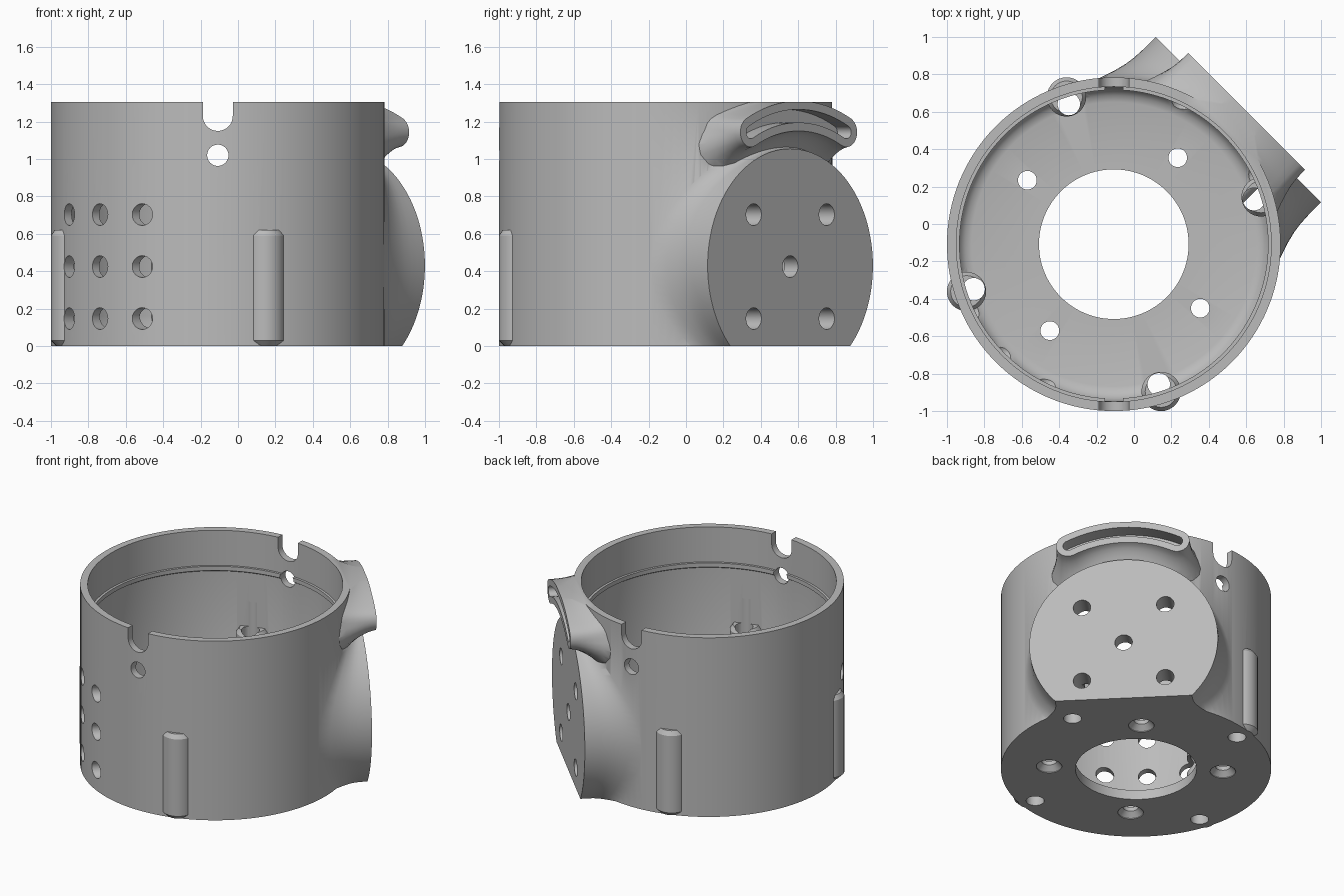
import bpy, bmesh
from math import sin, cos, pi, sqrt, radians
from mathutils import Vector

cube = bpy.data.objects.get("Cube")
if cube:
    bpy.data.objects.remove(cube, do_unlink=True)

CENTRE = Vector((-0.108, -0.108, 0))
RADIUS, HEIGHT = 0.892, 1.305
AXIS = Vector((1, 1, 0)).normalized()    # direction the mounting pad faces
SIDE = Vector((-1, 1, 0)).normalized()
UP = Vector((0, 0, 1))
PAD_Z = 0.43

grey = bpy.data.materials.new("plain grey")
grey.use_nodes = True
grey.diffuse_color = (0.5, 0.5, 0.5, 1)
grey.node_tree.nodes["Principled BSDF"].inputs["Base Color"].default_value = (0.5, 0.5, 0.5, 1)


def loft(name, rings):
    """Closed solid through rings of equal point count."""
    bm = bmesh.new()
    rows = [[bm.verts.new(p) for p in ring] for ring in rings]
    n = len(rows[0])
    for a, b in zip(rows, rows[1:]):
        for i in range(n):
            j = (i + 1) % n
            bm.faces.new((a[i], a[j], b[j], b[i]))
    bm.faces.new(rows[0])
    bm.faces.new(rows[-1])
    bmesh.ops.recalc_face_normals(bm, faces=bm.faces)
    mesh = bpy.data.meshes.new(name)
    bm.to_mesh(mesh)
    bm.free()
    mesh.materials.append(grey)
    obj = bpy.data.objects.new(name, mesh)
    bpy.context.collection.objects.link(obj)
    return obj


def lathe(name, origin, profile, axis=UP, n=32):
    """Revolve (radius, distance) points about an axis."""
    x = axis.orthogonal().normalized()
    y = axis.cross(x)
    turns = [2 * pi * i / n for i in range(n)]
    return loft(name, [[origin + axis * d + (x * cos(t) + y * sin(t)) * r for t in turns]
                       for r, d in profile])


def combine(target, tool, operation):
    mod = target.modifiers.new("join", 'BOOLEAN')
    mod.operation, mod.solver, mod.object = operation, 'EXACT', tool
    bpy.context.view_layer.objects.active = target
    bpy.ops.object.modifier_apply(modifier=mod.name)
    bpy.data.objects.remove(tool, do_unlink=True)


def add(tool):
    combine(housing, tool, 'UNION')


def cut(tool):
    combine(housing, tool, 'DIFFERENCE')


def on_pad(u, z, d):
    return CENTRE + SIDE * u + UP * z + AXIS * d


def wall_depth(u):
    return sqrt(RADIUS ** 2 - u ** 2)


def polar(radius, degrees):
    a = radians(degrees)
    return CENTRE + Vector((cos(a), sin(a), 0)) * radius


# Solid outer drum, trimmed at both ends later
housing = lathe("housing", CENTRE, [(RADIUS, -0.3), (RADIUS, 1.5)], n=128)

# Round mounting pad with a flared root
steps = [i / 6 for i in range(7)]
angles = [2 * pi * i / 96 for i in range(96)]
rings = []
for k in steps:
    r = 0.625 + 0.06 * k ** 4
    rings.append([on_pad(r * sin(t), PAD_Z + r * cos(t),
                         0.941 + (wall_depth(r * sin(t)) - 0.004 - 0.941) * k) for t in angles])
rings.append([on_pad(0.6 * sin(t), PAD_Z + 0.6 * cos(t), 0.4) for t in angles])
add(loft("mounting_pad", rings))


def arc_band(sweep, n=20, m=10):
    """Centre-line angle and normal angle around a curved slot outline."""
    s = [2 * i / n - 1 for i in range(n + 1)]
    cap = [pi * i / m for i in range(1, m)]
    return ([(-sweep * q, -sweep * q) for q in s] + [(-sweep, -sweep - c) for c in cap]
            + [(sweep * q, sweep * q + pi) for q in s] + [(sweep, sweep + pi - c) for c in cap])


def band_ring(offset, depth, droop=0.0):
    ring = []
    for t, phi in arc_band(radians(26.9)):
        off = offset + droop * max(0, -cos(phi))
        u = 0.8 * sin(t) + off * sin(phi)
        z = PAD_Z + 0.8 * cos(t) + off * cos(phi)
        ring.append(on_pad(u, z, depth(u)))
    return ring


# Curved slot bracket above the pad, its underside sloping into the wall
rings = [band_ring(0.08 + 0.025 * k ** 3,
                   lambda u, k=k: 1.005 + (wall_depth(u) - 0.005 - 1.005) * k,
                   0.1 * k ** 1.5) for k in steps]
rings.append(band_ring(0.05, lambda u: 0.5))
add(loft("slot_bracket", rings))
cut(loft("slot_cutter", [band_ring(0.035, lambda u: 0.9), band_ring(0.035, lambda u: 1.2)]))

# Flat top and bottom
for low, high in ((-1, 0), (HEIGHT, 2)):
    cut(lathe("trim_cutter", CENTRE, [(2, low), (2, high)], n=4))

# Interior bore with floor fillet, retaining lip and central opening
cut(lathe("bore_cutter", CENTRE, [
    (0.4, -0.2), (0.4, 0.07), (0.76, 0.07), (0.795, 0.08), (0.825, 0.11), (0.84, 0.16),
    (0.84, 1.01), (0.825, 1.02), (0.825, 1.05), (0.842, 1.05), (0.842, 1.5)], n=128))

# Screw posts in the wall, then their holes and the countersunk floor holes
for i in range(4):
    turn = 17.8 + 90 * i
    add(lathe("screw_post", polar(0.827, turn),
              [(0.075, 0.0), (0.105, 0.03), (0.105, 0.59), (0.085, 0.62)]))
    cut(lathe("post_hole", polar(0.787, turn), [(0.06, -0.1), (0.06, 0.8)]))
    cut(lathe("floor_hole", polar(0.575, 53.5 + 90 * i),
              [(0.085, -0.1), (0.085, 0.005), (0.05, 0.04), (0.05, 0.2)]))

# Grid of holes opposite the pad; the cross pattern also passes through the pad
for i in (-1, 0, 1):
    for j in (-1, 0, 1):
        end = 1.2 if abs(i) == abs(j) else -0.3
        cut(lathe("grid_hole", on_pad(0.276 * i, 0.425 + 0.278 * j, 0),
                  [(0.058, -1.2), (0.058, end)], AXIS))

# Rim notches and the small round holes below them, front and back
outline = [(0.08 * cos(t), 1.23 + 0.08 * sin(t)) for t in [pi + pi * i / 16 for i in range(17)]]
outline += [(0.08, 1.5), (-0.08, 1.5)]
cut(loft("notch_cutter", [[CENTRE + Vector((x, y, z)) for x, z in outline] for y in (-1.2, 1.2)]))
cut(lathe("rim_hole", CENTRE + UP * 1.02, [(0.057, -1.2), (0.057, 1.2)], Vector((0, 1, 0))))

# Smooth curved walls, crisp edges
for o in bpy.context.selected_objects:
    o.select_set(False)
housing.select_set(True)
bpy.context.view_layer.objects.active = housing
bpy.ops.object.shade_smooth_by_angle(angle=radians(30))
